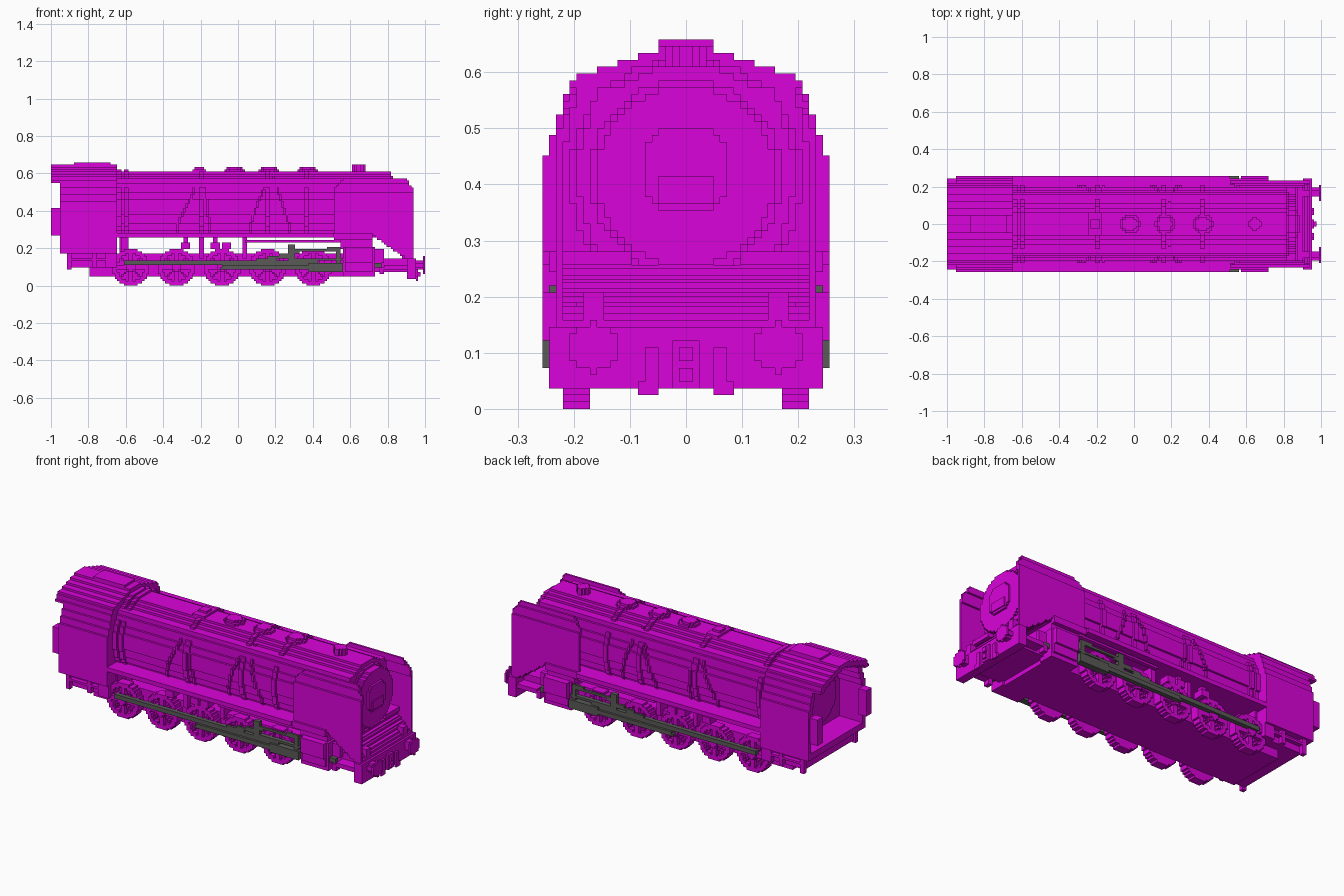
import bpy, bmesh, math
from mathutils import Matrix, Vector

cube = bpy.data.objects.get("Cube")
if cube:
    bpy.data.objects.remove(cube)

V = 1 / 82          # size of one block
EPS = 1e-4


def material(name, rgb):
    m = bpy.data.materials.new(name)
    m.use_nodes = True
    m.diffuse_color = (*rgb, 1)
    m.node_tree.nodes["Principled BSDF"].inputs["Base Color"].default_value = (*rgb, 1)
    return m


PURPLE = material("bright purple", (0.7, 0.001, 0.7))
STEEL = material("dark steel", (0.1, 0.105, 0.095))


def snap(v):
    return round(v / V) * V


def build(name, boxes, mat=PURPLE, mirror=False):
    """One object from block-aligned boxes (x0, x1, y0, y1, z0, z1)."""
    bm = bmesh.new()
    for b in boxes:
        x0, x1, y0, y1, z0, z1 = map(snap, b)
        for s in (1, -1) if mirror else (1,):
            mid = Vector(((x0 + x1) / 2, s * (y0 + y1) / 2, (z0 + z1) / 2))
            size = Vector((max(x1 - x0, V), max(y1 - y0, V), max(z1 - z0, V)))
            bmesh.ops.create_cube(bm, size=1, matrix=Matrix.Translation(mid) @ Matrix.Diagonal(size.to_4d()))
    me = bpy.data.meshes.new(name)
    bm.to_mesh(me)
    bm.free()
    me.materials.append(mat)
    ob = bpy.data.objects.new(name, me)
    bpy.context.scene.collection.objects.link(ob)


def raster(axis, a0, a1, u0, u1, v0, v1, test):
    """Stepped silhouette where test(u, v) holds, extruded along an axis."""
    done, open_runs = [], {}
    for j in range(round(v0 / V), round(v1 / V) + 1):
        runs, start = set(), None
        for i in range(round(u0 / V), round(u1 / V) + 1):
            inside = i < round(u1 / V) and j < round(v1 / V) and test((i + .5) * V, (j + .5) * V)
            if inside and start is None:
                start = i
            elif not inside and start is not None:
                runs.add((start, i))
                start = None
        for r in [r for r in open_runs if r not in runs]:
            done.append((r[0] * V, r[1] * V, open_runs.pop(r) * V, j * V))
        for r in runs:
            open_runs.setdefault(r, j)
    if axis == "x":
        return [(a0, a1, *d) for d in done]
    if axis == "y":
        return [(d[0], d[1], a0, a1, d[2], d[3]) for d in done]
    return [(*d, a0, a1) for d in done]


def disc(axis, a0, a1, cu, cv, r, hole=0):
    return raster(axis, a0, a1, cu - r - V, cu + r + V, cv - r - V, cv + r + V,
                  lambda u, v: hole <= math.hypot(u - cu, v - cv) <= r)


def bar(a0, a1, p, q, w):
    """Stepped bar between two (x, z) points."""
    p, q = Vector(p), Vector(q)
    d = q - p

    def test(x, z):
        c = Vector((x, z))
        t = min(1, max(0, (c - p).dot(d) / d.length_squared))
        return (c - p - d * t).length <= w
    return raster("y", a0, a1, min(p.x, q.x) - w - V, max(p.x, q.x) + w + V,
                  min(p.y, q.y) - w - V, max(p.y, q.y) + w + V, test)


# Boiler: round above, fuller below, resting on the running board
BZ, BR = 34.5 * V, 0.193


def boiler_half(z, r=BR):
    drop = z - BZ if z > BZ else 0.8 * (BZ - z)
    return math.sqrt(max(0, r * r - drop * drop))


def barrel(x0, x1, r):
    return raster("x", x0, x1, -0.23, 0.23, 0.256, 0.64, lambda y, z: abs(y) < boiler_half(z, r))


build("boiler", barrel(-0.65, 0.82, BR))
for x in (-0.6, -0.2, 0.16, 0.37):
    build("boiler_band", barrel(x - V, x + V, BR + V))
build("firebox_band", barrel(-0.65, -0.62, BR + V))
build("boiler_shoulder", [(-0.65, 0.82, 0.1, 0.16, 0.55, 0.575), (-0.65, 0.82, 0.15, 0.175, 0.53, 0.55)],
      mirror=True)

# Smokebox front and door
build("smokebox_front", disc("x", 0.82, 0.833, 0, 34 * V, 0.172) + disc("x", 0.833, 0.86, 0, 34 * V, 0.16))
build("smokebox_door", raster("x", 0.86, 0.872, -6 * V, 6 * V, 29 * V, 41 * V,
                              lambda y, z: math.hypot(y, z - 35 * V) < 0.081)
      + [(0.872, 0.884, -0.05, 0.05, 0.37, 0.415)])

# Domes and chimney
for x in (-0.02, 0.165, 0.37):
    build("dome", disc("z", 0.59, 0.622, x, 0, 0.052) + disc("z", 0.622, 0.635, x, 0, 0.04))
build("valve_cover", [(-0.24, -0.17, -0.06, 0.06, 0.6, 0.622), (-0.23, -0.18, -0.03, 0.03, 0.622, 0.635)])
build("chimney", disc("z", 0.59, 0.65, 53 * V, 0, 0.032))

# Sand pipes hugging the boiler sides
pipes = []
for top, foot in ((-0.21, -0.33), (0.15, 0.06), (0.18, 0.27), (-0.19, -0.16)):
    for j in range(23, 48):
        z = (j + .5) * V
        t = max(0, min(1, (0.58 - z) / 0.26))
        x, y = top + (foot - top) * t, boiler_half(z)
        pipes.append((x, x + V, y - 2 * V, y + V, j * V, (j + 1) * V))
build("sand_pipes", pipes, mirror=True)

# Cab: stepped arch with an open back
ARCH = ((0.453, 0.255), (0.489, 0.245), (0.526, 0.232), (0.562, 0.22), (0.586, 0.207),
        (0.6, 0.195), (0.611, 0.159), (0.623, 0.122), (0.635, 0.085), (0.648, 0.05))


def arch(y, z, inset=0.0):
    for top, half in ARCH:
        if z + inset < top + EPS:
            return abs(y) < half - inset
    return False


def cab_ring(y, z):
    return arch(y, z) and not arch(y, z, 0.024)


build("cab_shell", raster("x", -0.95, -0.8, -0.26, 0.26, 0.17, 0.66, cab_ring))
build("cab_front", raster("x", -0.8, -0.65, -0.26, 0.26, 0.17, 0.66, arch))
build("cab_roof_overhang", raster("x", -1, -0.95, -0.26, 0.26, 0.55, 0.66, cab_ring))
build("roof_vent", [(-0.88, -0.68, -0.05, 0.05, 0.635, 0.66)])
build("cab_floor", [(-0.95, -0.8, -0.245, 0.245, 0.17, 0.207)])
build("cab_rear_post", [(-1, -0.95, 0.2, 0.25, 0.27, 0.42)], mirror=True)
build("backhead", disc("x", -0.84, -0.8, 0, 0.4, 0.15))
build("rear_frame", [(-0.9, -0.65, -0.22, 0.22, 0.1, 0.17)])
build("cab_steps", [(-0.92, -0.7, 0.22, 0.24, 0.135, 0.15), (-0.91, -0.89, 0.22, 0.24, 0.09, 0.17),
                    (-0.78, -0.76, 0.22, 0.24, 0.1, 0.17), (-0.71, -0.65, 0.2, 0.24, 0.1, 0.17)], mirror=True)

# Frame, running board and supports
build("main_frame", [(-0.79, 0.72, -0.171, 0.171, 0.053, 0.17), (0.72, 0.9, -0.171, 0.171, 0.073, 0.146)])
build("running_board", [(-0.65, 0.51, 0.12, 0.255, 0.256, 0.28), (0.51, 0.72, 0.12, 0.245, 0.25, 0.28),
                        (0.72, 0.86, 0.1, 0.22, 0.256, 0.28)], mirror=True)
build("board_brackets", [(x, x + 0.024, 0.12, 0.2, 0.146, 0.26) for x in (-0.64, -0.21, 0.02)], mirror=True)
build("injector_pumps", [(x, x + 0.05, 0.16, 0.22, 0.2, 0.235) for x in (-0.31, -0.15, -0.09)]
      + [(x + 0.012, x + 0.037, 0.17, 0.21, 0.2, 0.256) for x in (-0.31, -0.15)]
      + [(0.04, 0.55, 0.21, 0.235, 0.232, 0.244)], mirror=True)
build("saddle", [(0.56, 0.72, -0.16, 0.16, 0.14, 0.28), (-0.64, -0.58, -0.12, 0.12, 0.14, 0.27)])

# Driving wheels: solid disc with raised rim and spokes
WZ, WR = 8 * V, 8 * V


def wheel_face(cx):
    def test(x, z):
        dx, dz = x - cx, z - WZ
        r = math.hypot(dx, dz)
        spoke = any(abs(dx * math.sin(a) - dz * math.cos(a)) < 0.55 * V
                    for a in (k * math.pi / 4 for k in range(4)))
        return r < WR and (r > WR - 2 * V or r < 2.6 * V or spoke)
    return test


for cx in (k * V for k in (-47, -27, -7, 13, 33)):
    build("driving_wheel", raster("y", 0.195, 0.22, cx - WR, cx + WR, 0, 2 * WR, wheel_face(cx))
          + disc("y", 0.171, 0.195, cx, WZ, WR), mirror=True)
    build("crank_pin", disc("y", 0.22, 0.232, cx, WZ, 0.025), mirror=True)

# Rods and valve gear
build("coupling_rod", [(-0.61, 0.43, 0.22, 0.244, 0.11, 0.134)], STEEL, True)
build("connecting_rod", bar(0.232, 0.256, (-0.08, 0.095), (0.54, 0.1), 0.013), STEEL, True)
build("radius_rod", bar(0.232, 0.244, (-0.06, 0.1), (0.28, 0.165), 0.011)
      + bar(0.232, 0.244, (0.27, 0.183), (0.54, 0.195), 0.009), STEEL, True)
build("expansion_link", [(0.27, 0.3, 0.22, 0.244, 0.12, 0.22)], STEEL, True)
build("crosshead", [(0.52, 0.55, 0.22, 0.244, 0.08, 0.2), (0.3, 0.56, 0.22, 0.244, 0.134, 0.146),
                    (0.38, 0.56, 0.22, 0.256, 0.073, 0.122)], STEEL, True)

# Cylinders with valve chests
build("cylinder", [(0.56, 0.73, 0.15, 0.232, 0.053, 0.207), (0.57, 0.72, 0.232, 0.244, 0.073, 0.207),
                   (0.57, 0.72, 0.244, 0.256, 0.122, 0.207), (0.55, 0.72, 0.16, 0.22, 0.2, 0.26),
                   (0.72, 0.78, 0.17, 0.2, 0.12, 0.2)], mirror=True)
build("cylinder_rod_end", [(0.73, 0.77, 0.2, 0.22, 0.1, 0.122)], STEEL, True)
build("front_step", [(0.75, 0.78, 0.19, 0.232, 0.06, 0.1), (0.78, 0.9, 0.17, 0.232, 0.09, 0.11)], mirror=True)


# Smoke deflectors with the curved front skirt
def deflector(x, z):
    low = 0.27 if x < 0.73 else 0.14 + 0.13 * max(0, (0.935 - x) / 0.21) ** 1.4
    return low < z < min(0.575, 0.52 + (x - 0.51), 0.5 + 1.6 * (0.945 - x))


for y, z0, z1 in ((0.22, 0.13, 0.5), (0.207, 0.476, 0.55), (0.195, 0.54, 0.58)):
    build("smoke_deflector", raster("y", y, y + V, 0.51, 0.94, z0, z1, deflector), mirror=True)

# Stepped front deck, buffer beam and fittings
build("front_deck", [(0.75 + 0.0165 * k, 0.845 + V * k, -0.22, 0.22, 0.25 - V * k, 0.262 - V * k)
                     for k in range(9)])
build("buffer_beam", [(0.9, 0.95, -0.244, 0.244, 0.037, 0.146)])
build("buffer", disc("x", 0.95, 0.988, 0.165, 0.11, 0.025) + disc("x", 0.988, 1, 0.165, 0.11, 0.043),
      mirror=True)
build("front_lamp", [(0.9, 0.945, 0.147, 0.183, 0.146, 0.21)], mirror=True)
build("air_hose", [(0.95, 0.962, 0.05, 0.073, 0.03, 0.11), (0.95, 0.962, 0.06, 0.085, 0.03, 0.05)], mirror=True)
build("coupling_hook", [(0.95, 0.962, -0.024, 0.024, 0.037, 0.122), (0.962, 0.974, -0.012, 0.012, 0.085, 0.11),
                        (0.962, 0.974, -0.012, 0.012, 0.05, 0.073)])
